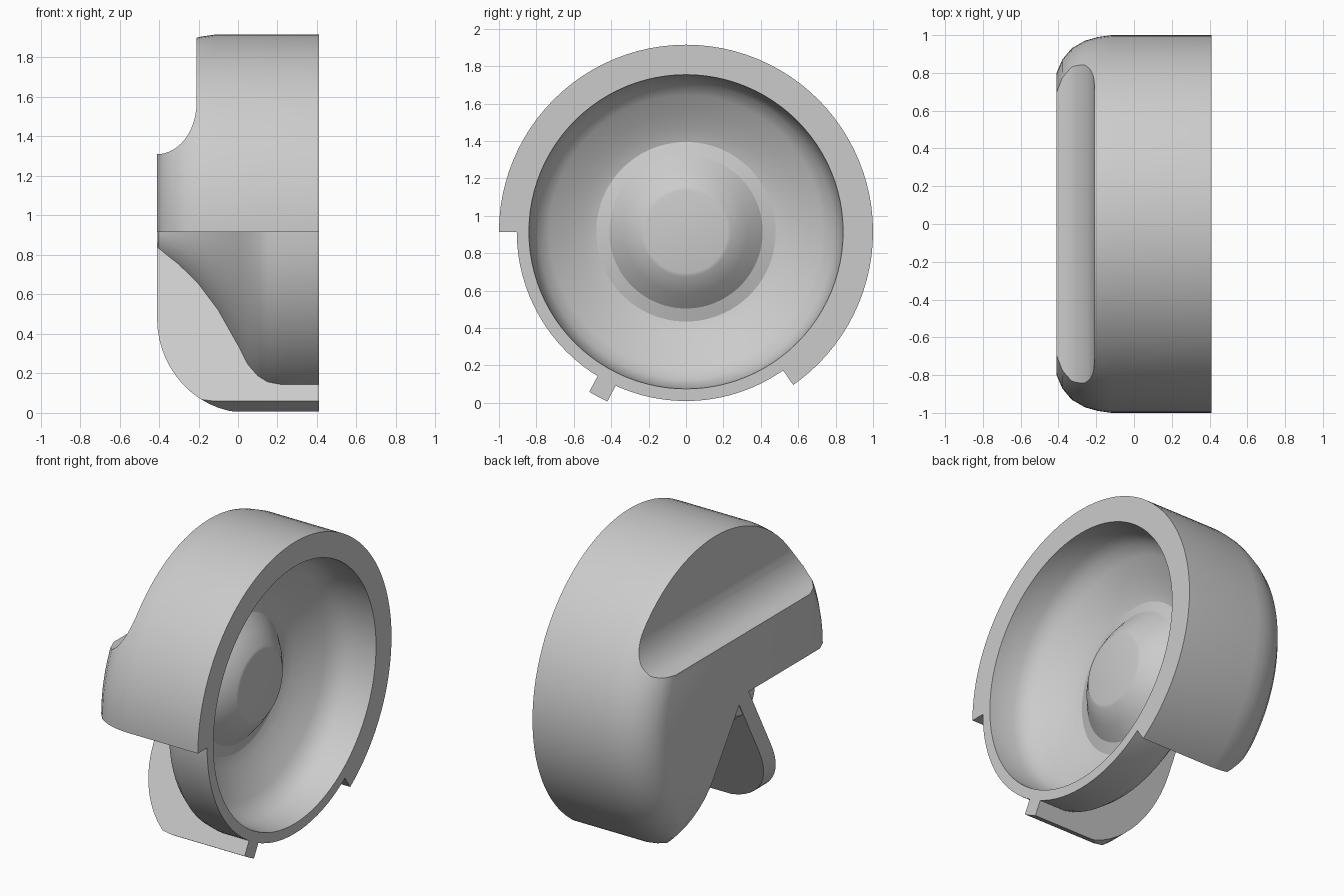
import bpy, bmesh, math
from mathutils import Vector, Matrix

if "Cube" in bpy.data.objects:
    bpy.data.objects.remove(bpy.data.objects["Cube"])

CZ = 0.915                      # height of the round axis, which runs along x
SEGS = 96


def finish(name, bm):
    bmesh.ops.remove_doubles(bm, verts=bm.verts, dist=1e-5)
    bmesh.ops.recalc_face_normals(bm, faces=bm.faces)
    mesh = bpy.data.meshes.new(name)
    bm.to_mesh(mesh)
    bm.free()
    obj = bpy.data.objects.new(name, mesh)
    bpy.context.collection.objects.link(obj)
    return obj


def lathe(name, profile):
    """Solid of revolution from (x, radius) points about the x axis."""
    bm = bmesh.new()
    verts = [bm.verts.new((x, 0, CZ + r)) for x, r in profile]
    edges = [bm.edges.new(p) for p in zip(verts, verts[1:])]
    bmesh.ops.spin(bm, geom=verts + edges, cent=(0, 0, CZ), axis=(1, 0, 0),
                   angle=2 * math.pi, steps=SEGS, use_duplicate=False)
    return finish(name, bm)


def prism(name, points, offset):
    """Closed polygon swept straight along offset."""
    bm = bmesh.new()
    face = bm.faces.new([bm.verts.new(p) for p in points])
    new = bmesh.ops.extrude_face_region(bm, geom=[face], use_keep_orig=True)
    moved = [g for g in new["geom"] if isinstance(g, bmesh.types.BMVert)]
    bmesh.ops.translate(bm, verts=moved, vec=offset)
    return finish(name, bm)


def boolean(target, tool, operation):
    mod = target.modifiers.new(operation.lower(), 'BOOLEAN')
    mod.operation, mod.object, mod.solver = operation, tool, 'EXACT'
    bpy.context.view_layer.objects.active = target
    bpy.ops.object.modifier_apply(modifier=mod.name)
    bpy.data.objects.remove(tool)


def arc(cx, cz, rx, rz, a0, a1, n=14):
    out = []
    for i in range(n + 1):
        a = math.radians(a0 + (a1 - a0) * i / n)
        out.append((cx + rx * math.cos(a), cz + rz * math.sin(a)))
    return out


# Outer drum with rounded back edge
housing = lathe("housing", [(-0.45, 0), (-0.45, 0.76), (-0.41, 0.80),
                            (-0.38, 0.87), (-0.33, 0.93), (-0.26, 0.97),
                            (-0.19, 0.99), (-0.12, 1.0), (0.5, 1.0), (0.5, 0)])

# Two open sectors below the axis, leaving a thin rib between them
d = Vector((0, math.cos(math.radians(242)), math.sin(math.radians(242))))
n = Vector((0, d.z, -d.y)) * 0.055
centre = Vector((-0.6, 0, CZ))
gap_a = [Vector((-0.6, -0.062, CZ)), Vector((-0.6, -2, CZ)),
         Vector((-0.6, -2, -1)), centre + d * 2 + n]
r305 = Vector((0, math.cos(math.radians(305)), math.sin(math.radians(305))))
gap_b = [Vector((-0.6, 0.035, CZ - 0.05)), centre + d * 2 - n,
         centre + r305 * 2]
for label, pts in (("gap_a", gap_a), ("gap_b", gap_b)):
    boolean(housing, prism(label, pts, (1.3, 0, 0)), 'DIFFERENCE')

# Inner bowl, visible through the open sectors
bowl = lathe("bowl", [(-0.405, 0), (-0.405, 0.13), (-0.3, 0.22), (-0.2, 0.33),
                      (-0.1, 0.48), (0.0, 0.68), (0.05, 0.79), (0.1, 0.855),
                      (0.15, 0.89), (0.22, 0.905), (0.5, 0.905), (0.5, 0)])
boolean(housing, bowl, 'UNION')

# Side outline: scooped upper back, rounded lower back
outline = [(0.41, 0.0), (0.41, 2.1), (-0.21, 2.1)]
outline += arc(-0.41, 1.57, 0.20, 0.26, 0, -90)
outline += arc(0.05, 0.48, 0.46, 0.48, 180, 270)
side = prism("side_outline", [(x, -1.5, z) for x, z in outline], (0, 3, 0))
boolean(housing, side, 'INTERSECT')

# Hollow front with a raised centre hub
cavity = lathe("cavity", [(0.6, 0), (0.6, 0.84), (0.41, 0.84), (0.24, 0.825),
                          (0.17, 0.79), (0.12, 0.73), (0.07, 0.63),
                          (0.02, 0.55), (0.0, 0.48), (0.02, 0.41),
                          (0.09, 0.33), (0.155, 0.24), (0.16, 0.22), (0.16, 0)])
boolean(housing, cavity, 'DIFFERENCE')

bpy.ops.object.select_all(action='DESELECT')
housing.select_set(True)
bpy.context.view_layer.objects.active = housing
bpy.ops.object.shade_smooth_by_angle(angle=math.radians(25))
